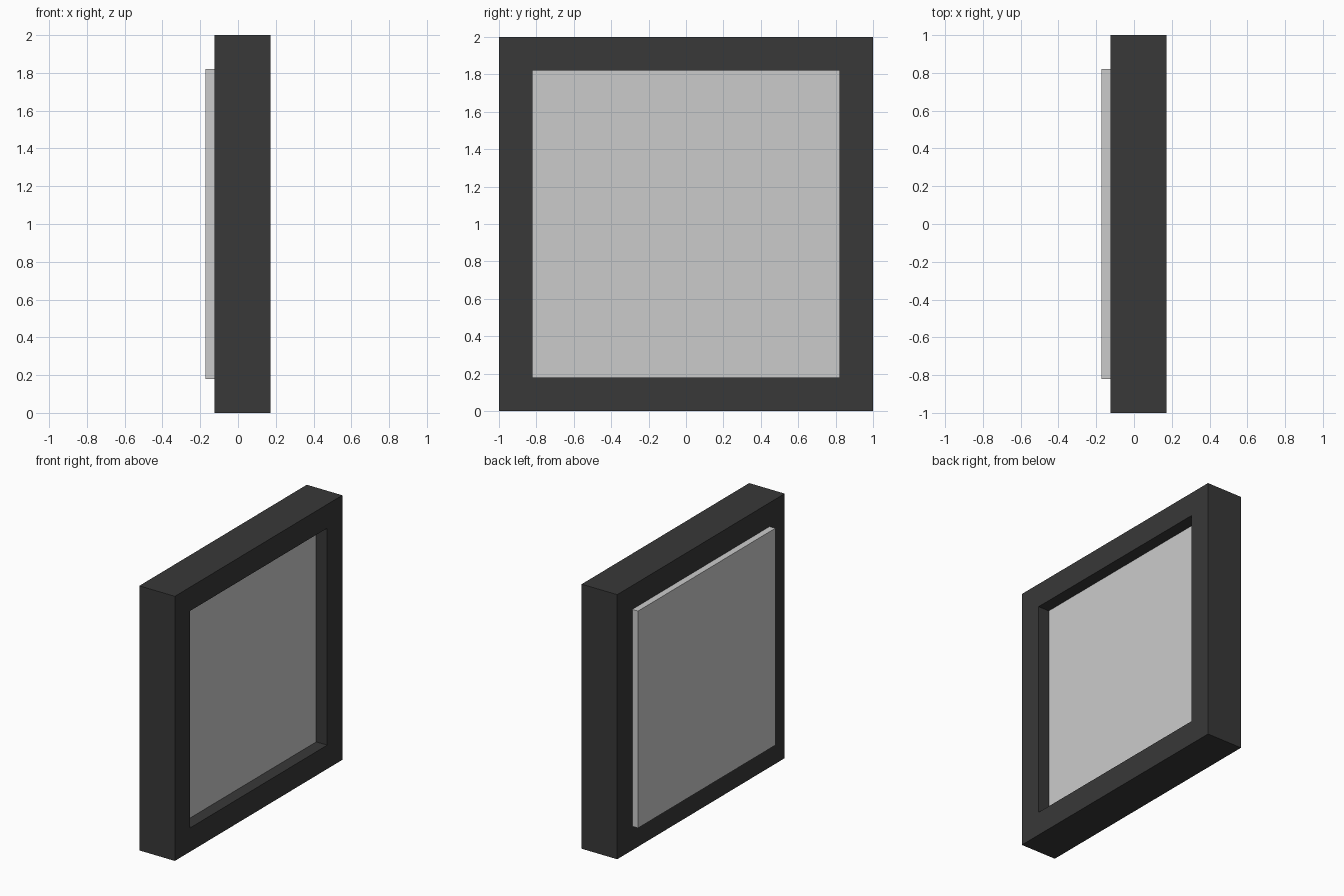
import bpy, bmesh

if "Cube" in bpy.data.objects:
    bpy.data.objects.remove(bpy.data.objects["Cube"])

FRAME_X = (-0.125, 0.172)   # back and face of the frame
PANEL_X = (-0.173, 0.08)    # panel sticks out behind, is recessed in front
OUTER, INNER, MID_Z = 1.0, 0.82, 1.0


def square(bm, x, half):
    return [bm.verts.new((x, sy * half, MID_Z + sz * half))
            for sy, sz in ((-1, -1), (1, -1), (1, 1), (-1, 1))]


def finish(bm, name):
    bmesh.ops.recalc_face_normals(bm, faces=bm.faces[:])
    mesh = bpy.data.meshes.new(name)
    bm.to_mesh(mesh)
    bm.free()
    obj = bpy.data.objects.new(name, mesh)
    bpy.context.collection.objects.link(obj)
    return obj


# Dark square frame: a rectangular section carried round four corners
bm = bmesh.new()
back, front = FRAME_X
loops = [square(bm, x, h) for x, h in
         ((back, OUTER), (front, OUTER), (front, INNER), (back, INNER))]
for i, a in enumerate(loops):
    b = loops[(i + 1) % 4]
    for j in range(4):
        k = (j + 1) % 4
        bm.faces.new((a[j], a[k], b[k], b[j]))
frame = finish(bm, "frame")
dark = bpy.data.materials.new("dark_frame")
dark.diffuse_color = (0.04, 0.04, 0.04, 1)
dark.use_nodes = True
dark.node_tree.nodes["Principled BSDF"].inputs["Base Color"].default_value = dark.diffuse_color
frame.data.materials.append(dark)

# Grey panel filling the opening
bm = bmesh.new()
a, b = (square(bm, x, INNER) for x in PANEL_X)
bm.faces.new(a)
bm.faces.new(b)
for j in range(4):
    k = (j + 1) % 4
    bm.faces.new((a[j], a[k], b[k], b[j]))
finish(bm, "panel")
